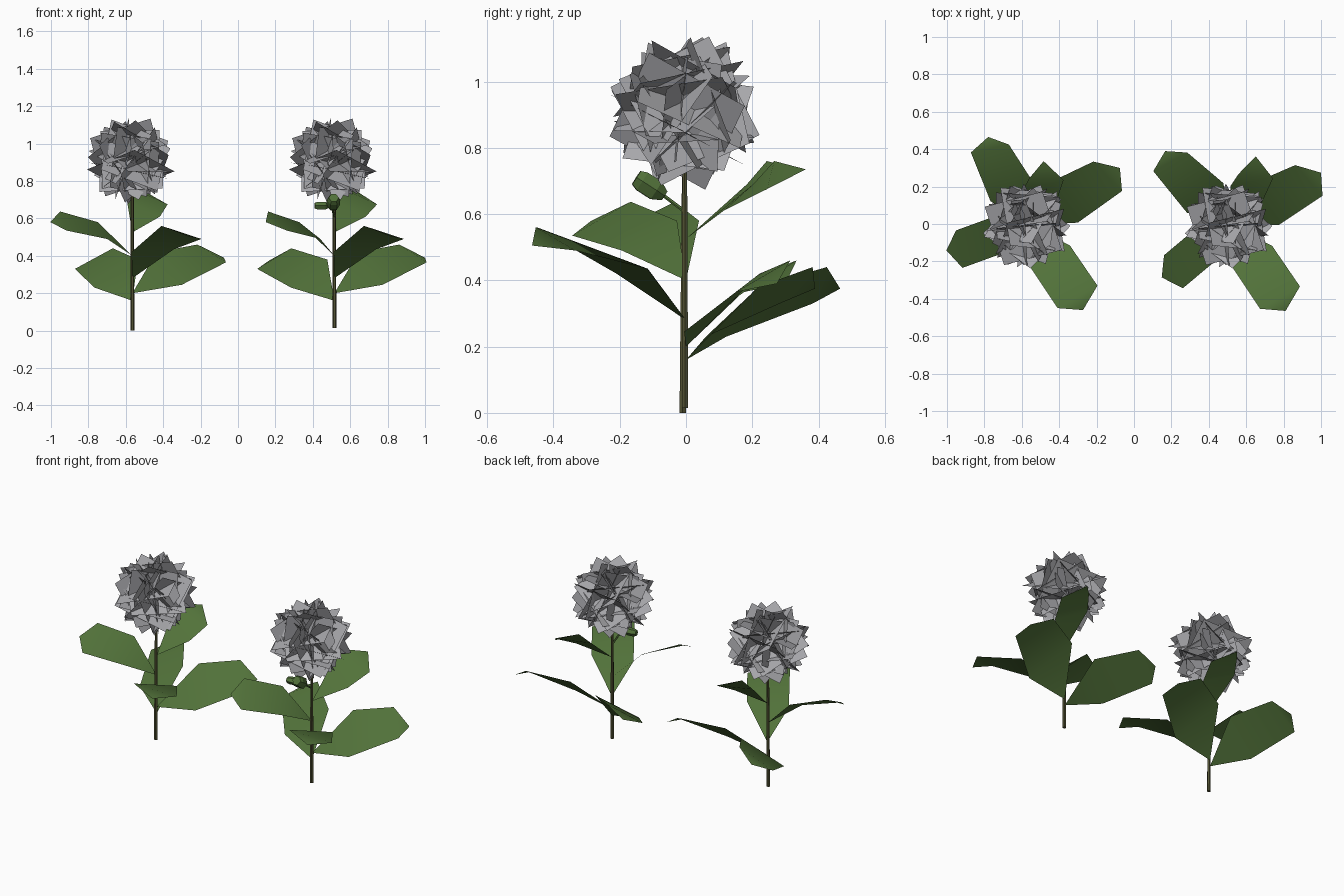
import bpy, bmesh, math, random
from mathutils import Vector, Matrix

if "Cube" in bpy.data.objects:
    bpy.data.objects.remove(bpy.data.objects["Cube"])


def material(name, rgb):
    m = bpy.data.materials.new(name)
    m.diffuse_color = (*rgb, 1)
    m.use_nodes = True
    m.node_tree.nodes["Principled BSDF"].inputs["Base Color"].default_value = m.diffuse_color
    return m


LEAF = material("leaf_green", (0.084, 0.168, 0.042))
STEM = material("stem_olive", (0.085, 0.085, 0.033))
PETAL = material("petal_grey", (0.39, 0.39, 0.41))


def finish(bm, name, mat, smooth=False):
    me = bpy.data.meshes.new(name)
    for f in bm.faces:
        f.smooth = smooth
    bm.to_mesh(me)
    bm.free()
    me.materials.append(mat)
    ob = bpy.data.objects.new(name, me)
    bpy.context.collection.objects.link(ob)
    return ob


def tube(name, rings, mat, sides=6):
    """Closed tube through (point, radius) rings along a straight axis."""
    bm = bmesh.new()
    axis = (rings[-1][0] - rings[0][0]).normalized()
    rot = axis.to_track_quat('Z', 'Y')
    loops = []
    for p, r in rings:
        loops.append([bm.verts.new(p + rot @ Vector((r * math.cos(2 * math.pi * i / sides),
                                                     r * math.sin(2 * math.pi * i / sides), 0)))
                      for i in range(sides)])
    for a, b in zip(loops, loops[1:]):
        for i in range(sides):
            j = (i + 1) % sides
            bm.faces.new((a[i], a[j], b[j], b[i]))
    bm.faces.new(loops[0][::-1])
    bm.faces.new(loops[-1])
    return finish(bm, name, mat)


def leaf(name, stem, azimuth, scale, base_z, mid, up, tip):
    """Broad leaf: point at the stem, two rows (reach, half width, left z, right z, skew), blunt tip."""
    a = math.radians(azimuth)
    out = Vector((math.cos(a), math.sin(a), 0)) * scale
    side = Vector((-math.sin(a), math.cos(a), 0))
    bm = bmesh.new()

    def vert(r, s, z):
        p = stem + out * r + side * s
        return bm.verts.new((p.x, p.y, z))

    def row(r, w, zl, zr, skew):
        return vert(r + skew, w, zl), vert(r - skew, -w, zr)
    b = vert(0, 0, base_z)
    ml, mr = row(*mid)
    ul, ur = row(*up)
    t = vert(*tip)
    bm.faces.new((b, mr, ml))
    bm.faces.new((ml, mr, ur, ul))
    bm.faces.new((ul, ur, t))
    finish(bm, name, LEAF, True)


def flower_head(name, centre, n=22):
    """Starburst ball of large square petals crossing near the centre."""
    rng = random.Random(7)
    bm = bmesh.new()
    for i in range(n):
        z = (i + .5) / n
        a = i * math.pi * (3 - math.sqrt(5))
        d = Vector((math.sqrt(1 - z * z) * math.cos(a), math.sqrt(1 - z * z) * math.sin(a), z))
        offset = rng.uniform(.02, .08) * (-1) ** i
        m = (Matrix.Translation(centre + d * offset)
             @ d.to_track_quat('Z', 'Y').to_matrix().to_4x4()
             @ Matrix.Rotation(rng.uniform(0, math.pi), 4, 'Z'))
        h = rng.uniform(.158, .172)
        bm.faces.new([bm.verts.new(m @ Vector((x * h, y * h, 0)))
                      for x, y in ((-1, -1), (1, -1), (1, 1), (-1, 1))])
    finish(bm, name, PETAL)


# leaves: (azimuth, scale) on each plant, base z, middle row, outer row, tip (reach, side, z)
LEAVES = [
    ("lower_back_left_leaf", ((117, 1), (134, 1.02)), .16,
     (.19, .125, .23, .38, .01), (.453, .1, .33, .44, .027), (.512, -.02, .375)),
    ("lower_back_right_leaf", ((31, 1), (29, .97)), .20,
     (.23, .13, .42, .245, .0), (.495, .107, .46, .365, -.025), (.574, .005, .39)),
    ("front_leaf", ((-56, 1), (-56, 1.01)), .28,
     (.195, .12, .435, .42, .025), (.47, .122, .49, .56, .01), (.545, -.015, .505)),
    ("left_leaf", ((200, 1), (220, 1.01)), .40,
     (.17, .10, .49, .58, .01), (.393, .10, .535, .637, .018), (.46, -.017, .58)),
    ("upper_back_leaf", ((68, 1), (62, 1.12)), .525,
     (.16, .095, .69, .61, 0), (.258, .087, .76, .675, -.03), (.342, .05, .735)),
]

for k, (label, x, y, z0, hx) in enumerate((("left", -.565, -.01, 0, -.575), ("right", .515, -.003, .015, .505))):
    root = Vector((x, y, z0))
    tube(label + "_stem", [(root, .011), (Vector((x, -.004, .85)), .008)], STEM)
    for name, place, bz, mid, up, tip in LEAVES:
        leaf(label + "_" + name, Vector((x, 0, 0)), *place[k], bz, mid, up, tip)
    flower_head(label + "_flower_head", Vector((hx, -.003, .91)))


def bud(name, start, end, r):
    s, e = Vector(start), Vector(end)
    tube(name, [(s, r * .5), (s.lerp(e, .3), r), (s.lerp(e, .8), r), (e, r * .75)], LEAF)


# buds and their stalk on the right plant
tube("bud_stalk", [(Vector((.515, 0, .605)), .006), (Vector((.502, -.08, .665)), .006)], LEAF)
bud("front_bud", (.507, -.065, .655), (.512, -.15, .71), .036)
bud("side_bud", (.49, -.085, .668), (.41, -.095, .668), .023)
